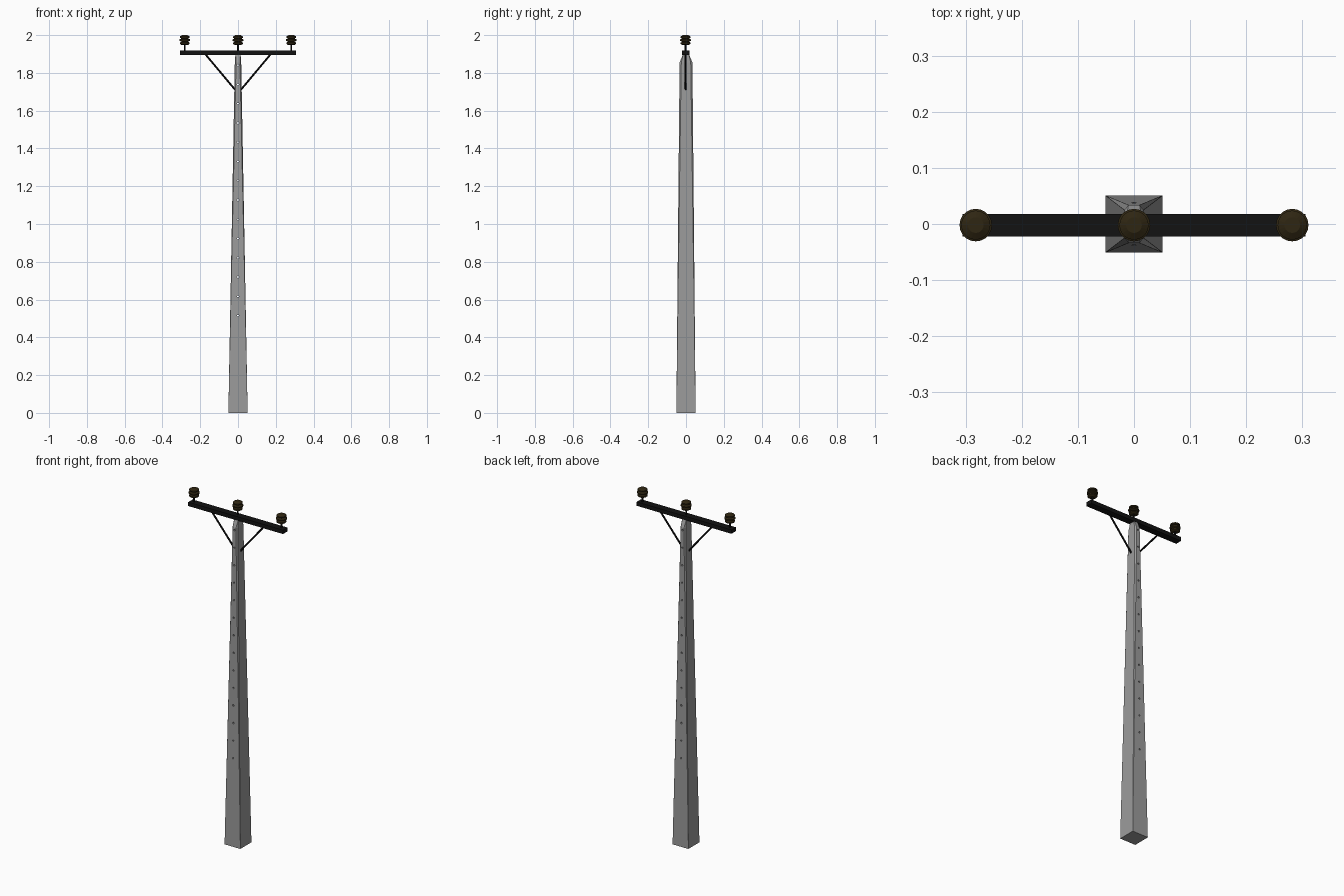
import bpy, bmesh, math
from mathutils import Vector, Matrix

if "Cube" in bpy.data.objects:
    bpy.data.objects.remove(bpy.data.objects["Cube"])

def material(name, rgb):
    m = bpy.data.materials.new(name)
    m.diffuse_color = (*rgb, 1)
    m.use_nodes = True
    m.node_tree.nodes["Principled BSDF"].inputs["Base Color"].default_value = m.diffuse_color
    return m

CONCRETE = material("concrete grey", (0.33, 0.33, 0.33))
IRON = material("black iron", (0.006, 0.006, 0.006))
GLAZE = material("dark brown glaze", (0.028, 0.019, 0.006))
YC = -0.002  # the fittings sit slightly forward of the pole axis

def finish(name, bm, mat):
    bmesh.ops.recalc_face_normals(bm, faces=bm.faces)
    me = bpy.data.meshes.new(name)
    bm.to_mesh(me)
    bm.free()
    me.materials.append(mat)
    ob = bpy.data.objects.new(name, me)
    bpy.context.collection.objects.link(ob)
    return ob

def rod(bm, a, b, r, sides):
    a, b = Vector(a), Vector(b)
    d = b - a
    mat = Matrix.Translation((a + b) / 2) @ d.to_track_quat('Z', 'Y').to_matrix().to_4x4()
    bmesh.ops.create_cone(bm, cap_ends=True, segments=sides, radius1=r, radius2=r,
                          depth=d.length, matrix=mat)

# Pole: square foot, corners chamfered progressively to the shoulder, tapered tip
bm = bmesh.new()
for sx in (-1, 1):
    for sy in (-1, 1):
        for x, y, z in ((0.051, 0.051, 0), (0.017, 0.025, 1.855),
                        (0.010, 0.034, 1.855), (0.013, 0.013, 1.905)):
            bm.verts.new((sx * x, sy * y, z))
hull = bmesh.ops.convex_hull(bm, input=bm.verts)
bmesh.ops.dissolve_limit(bm, angle_limit=0.002, verts=bm.verts, edges=bm.edges)
pole = finish("pole", bm, CONCRETE)

# Row of climbing holes drilled front to back
bm = bmesh.new()
for i in range(14):
    z = 0.515 + 0.102 * i
    rod(bm, (0, -0.1, z), (0, 0.1, z), 0.005, 8)
cutter = finish("hole_cutter", bm, CONCRETE)
cutter.hide_render = True
cutter.hide_set(True)
mod = pole.modifiers.new("holes", 'BOOLEAN')
mod.operation = 'DIFFERENCE'
mod.solver = 'EXACT'
mod.object = cutter

# Crossarm
bm = bmesh.new()
bmesh.ops.create_cube(bm, size=1, matrix=Matrix.Translation((0, YC, 1.907))
                      @ Matrix.Diagonal((0.612, 0.040, 0.023, 1)))
finish("crossarm", bm, IRON)

# Diagonal braces
for side, sx in (("left", -1), ("right", 1)):
    bm = bmesh.new()
    rod(bm, (sx * 0.178, YC, 1.905), (sx * 0.014, YC, 1.709), 0.005, 8)
    finish(side + "_brace", bm, IRON)

# Insulators: lathed ribbed body on an iron pin
PROFILE = [(0, 1.948), (0.017, 1.948), (0.026, 1.953), (0.026, 1.960), (0.018, 1.965),
           (0.029, 1.970), (0.029, 1.977), (0.018, 1.982), (0.026, 1.986),
           (0.026, 1.993), (0.014, 2.0), (0, 2.0)]
for label, x in (("left", -0.282), ("centre", 0), ("right", 0.282)):
    bm = bmesh.new()
    vs = [bm.verts.new((x + r, YC, z)) for r, z in PROFILE]
    es = [bm.edges.new(p) for p in zip(vs, vs[1:])]
    bmesh.ops.spin(bm, geom=vs + es, cent=(x, YC, 0), axis=(0, 0, 1),
                   angle=math.tau, steps=20, use_merge=True)
    bmesh.ops.remove_doubles(bm, verts=bm.verts, dist=1e-5)
    finish(label + "_insulator", bm, GLAZE)
    bm = bmesh.new()
    rod(bm, (x, YC, 1.915), (x, YC, 1.955), 0.005, 10)
    finish(label + "_pin", bm, IRON)
